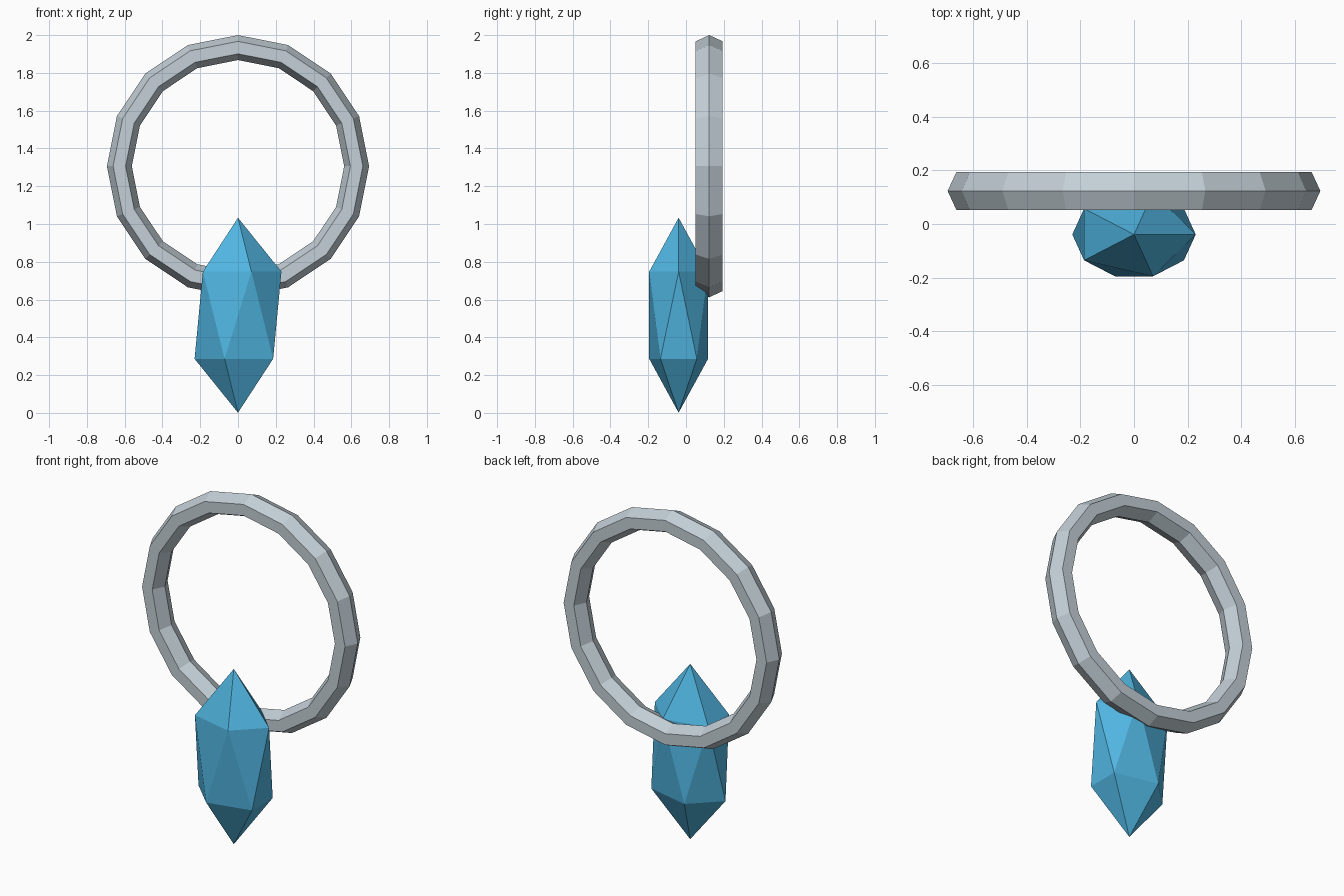
import bpy
from math import radians

if "Cube" in bpy.data.objects:
    bpy.data.objects.remove(bpy.data.objects["Cube"])


def finish(name, color, scale):
    """Name the active object, bake its size, colour it and keep flat faces."""
    ob = bpy.context.object
    ob.name = name
    ob.scale = scale
    bpy.ops.object.transform_apply(location=False, rotation=True, scale=True)
    mat = bpy.data.materials.new(name + "_material")
    mat.diffuse_color = color
    mat.use_nodes = True
    mat.node_tree.nodes["Principled BSDF"].inputs["Base Color"].default_value = mat.diffuse_color
    ob.data.materials.append(mat)
    bpy.ops.object.shade_flat()
    return ob


# upright 16-sided ring with a hexagonal section, slightly widened front to back
bpy.ops.mesh.primitive_torus_add(
    major_segments=16, minor_segments=6, major_radius=0.628, minor_radius=0.066,
    location=(0, 0.123, 1.306), rotation=(radians(90), 0, 0))
finish("ring", (0.55, 0.63, 0.68, 1), (1, 1, 1.25))

# crystal pendant: a stretched, flattened icosahedron in front of the ring's bottom
bpy.ops.mesh.primitive_ico_sphere_add(
    subdivisions=1, radius=1, location=(0, -0.039, 0.517))
finish("crystal", (0.08, 0.46, 0.75, 1), (0.257, 0.183, 0.516))
